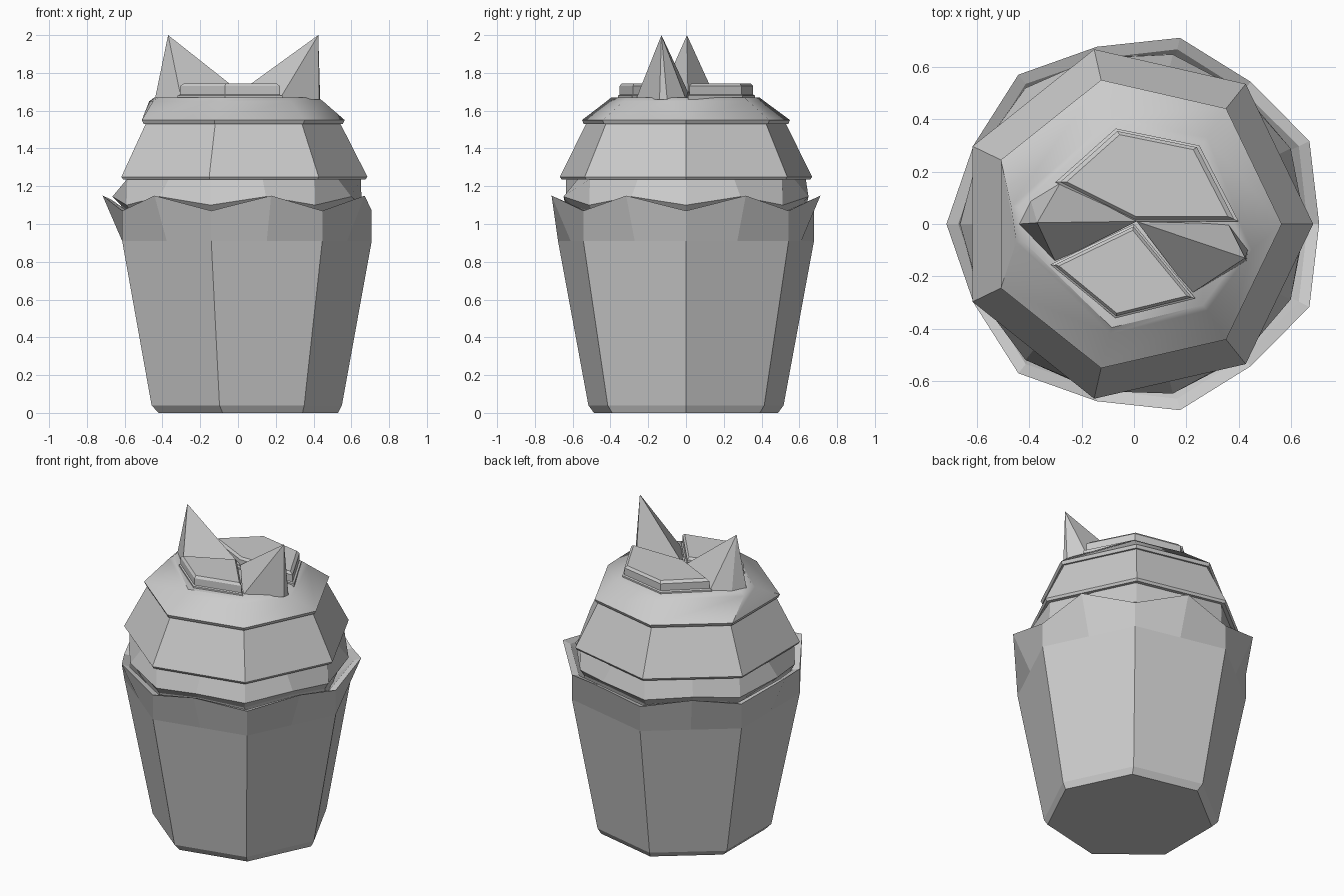
import bpy, bmesh, math

if "Cube" in bpy.data.objects:
    bpy.data.objects.remove(bpy.data.objects["Cube"])

N = 7


def loft(name, rings, smooth=False):
    """Skin equal-length rings of points and cap both ends."""
    bm = bmesh.new()
    loops = [[bm.verts.new(p) for p in ring] for ring in rings]
    n = len(rings[0])
    for a, b in zip(loops, loops[1:]):
        for i in range(n):
            j = (i + 1) % n
            bm.faces.new((a[i], a[j], b[j], b[i]))
    bm.faces.new(loops[0][::-1])
    bm.faces.new(loops[-1])
    return finish(name, bm, smooth)


def finish(name, bm, smooth=False):
    bmesh.ops.recalc_face_normals(bm, faces=bm.faces)
    mesh = bpy.data.meshes.new(name)
    bm.to_mesh(mesh)
    bm.free()
    ob = bpy.data.objects.new(name, mesh)
    bpy.context.collection.objects.link(ob)
    if smooth:
        bpy.ops.object.select_all(action='DESELECT')
        ob.select_set(True)
        bpy.context.view_layer.objects.active = ob
        bpy.ops.object.shade_smooth_by_angle(angle=math.radians(40))
    return ob


def heptagon(r, z, cx=0.0):
    return [(cx + r * math.cos(2 * math.pi * i / N), r * math.sin(2 * math.pi * i / N), z)
            for i in range(N)]


def double(r, z, cx=0.0, r_mid=None, z_mid=None):
    """Fourteen points: heptagon corners plus a point between each pair."""
    r_mid = r * math.cos(math.pi / N) if r_mid is None else r_mid
    z_mid = z if z_mid is None else z_mid
    ring = []
    for i in range(2 * N):
        a = math.pi * i / N
        rr, zz = (r_mid, z_mid) if i % 2 else (r, z)
        ring.append((cx + rr * math.cos(a), rr * math.sin(a), zz))
    return ring


def flat(points, z, s=1.0):
    cx = sum(p[0] for p in points) / len(points)
    cy = sum(p[1] for p in points) / len(points)
    return [(cx + (x - cx) * s, cy + (y - cy) * s, z) for x, y in points]


# Paper cup with a scalloped, thick rim
loft("cup", [
    double(0.50, 0.0, 0.03),
    double(0.53, 0.04, 0.02),
    double(0.695, 0.91, 0.013),
    double(0.695, 1.07, 0.013, 0.73, 1.15),
    double(0.65, 1.06, 0.013, 0.685, 1.13),
    double(0.62, 1.0, 0.013),
])

# Lowest frosting band, flaring out to the rim
loft("frosting_base", [
    double(0.63, 0.98),
    double(0.63, 1.06, 0.0, 0.62, 1.10),
    double(0.655, 1.10, 0.0, 0.665, 1.145),
    double(0.65, 1.24),
])

# Middle frosting tier with a small lip
loft("frosting_middle", [
    heptagon(0.64, 1.235),
    heptagon(0.675, 1.235),
    heptagon(0.685, 1.25),
    heptagon(0.54, 1.535),
])

# Top frosting tier, blending to an uneven plateau
plateau = [(0.45, -0.10), (0.28, 0.33), (-0.07, 0.415), (-0.47, 0.07),
           (-0.45, -0.07), (-0.09, -0.42), (0.28, -0.33)]
loft("frosting_top", [
    heptagon(0.52, 1.53),
    heptagon(0.555, 1.53),
    heptagon(0.565, 1.55),
    flat(plateau, 1.65),
    flat(plateau, 1.67, 0.94),
], smooth=True)

# Bevelled plates lying on the plateau
plates = {
    "back_plate": [(0.40, 0.01), (0.25, 0.30), (-0.07, 0.365), (-0.30, 0.16), (0.0, 0.01)],
    "front_plate": [(0.0, 0.0), (-0.32, -0.155), (-0.07, -0.36), (0.235, -0.285)],
}
for name, pts in plates.items():
    loft(name, [flat(pts, 1.66), flat(pts, 1.68), flat(pts, 1.685, 0.95),
                flat(pts, 1.73, 0.95), flat(pts, 1.745, 0.88)])

# Two pointed horns that taper to the centre
horns = {
    "left_horn": ((-0.37, 0.005, 2.0),
                  [(0.01, 0.01), (-0.28, 0.16), (-0.395, 0.09), (-0.44, 0.0), (-0.30, -0.145)]),
    "right_horn": ((0.425, -0.13, 2.0),
                   [(0.01, 0.01), (0.22, -0.265), (0.43, -0.14), (0.435, -0.10), (0.36, 0.0)]),
}
for name, (tip, base) in horns.items():
    bm = bmesh.new()
    ring = [bm.verts.new((x, y, 1.70 if i == 0 else 1.66)) for i, (x, y) in enumerate(base)]
    apex = bm.verts.new(tip)
    for i in range(len(ring)):
        bm.faces.new((ring[i], ring[(i + 1) % len(ring)], apex))
    bm.faces.new(ring[::-1])
    finish(name, bm)
